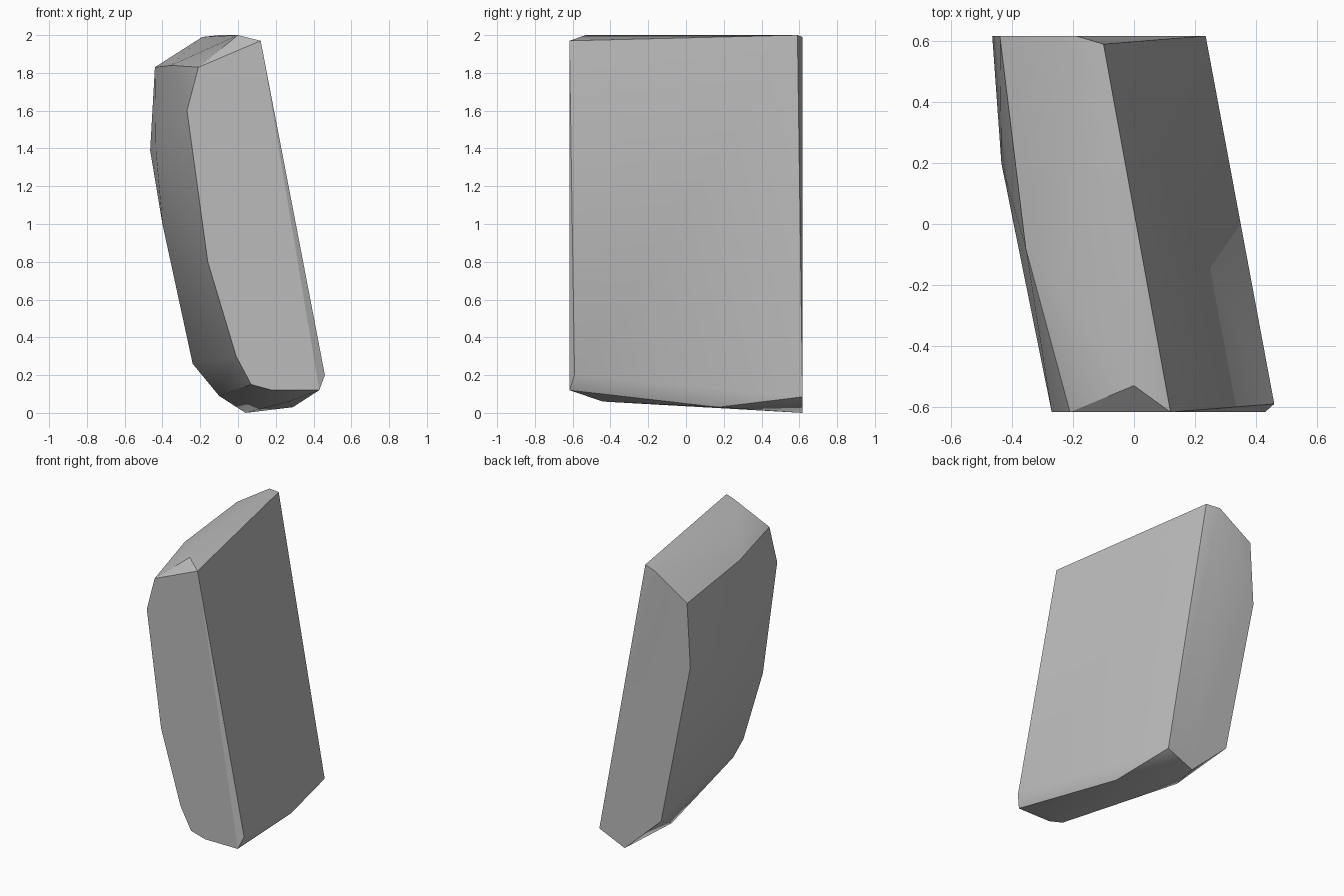
import bpy
import bmesh
import math

# Remove the default cube
default_cube = bpy.data.objects.get("Cube")
if default_cube:
    bpy.data.objects.remove(default_cube, do_unlink=True)


def make_material(name, colour):
    material = bpy.data.materials.new(name)
    material.use_nodes = True
    material.diffuse_color = colour
    shader = material.node_tree.nodes["Principled BSDF"]
    shader.inputs["Base Color"].default_value = colour
    return material


# Outlines (x, z) of the two flat broken ends
half_depth = 0.617
front_outline = [(0.12, 1.97), (0.43, 0.12), (0.18, 0.12), (0.07, 0.15),
                 (-0.01, 0.3), (-0.16, 0.8), (-0.27, 1.6), (-0.21, 1.83)]
back_outline = [(-0.19, 1.99), (0.235, 0.085), (0.04, 0), (-0.24, 0.26),
                (-0.465, 1.39), (-0.44, 1.83)]

# Chipped corners (x, y, z) between the ends
right_chips = [(0.46, -0.59, 0.2), (-0.1, 0.59, 2), (0, -0.53, 2)]
bottom_chips = [(0.29, 0.17, 0.03), (0.27, -0.44, 0.06), (-0.1, 0.3, 0.09)]
left_chips = [(-0.355, -0.08, 1.84), (-0.435, 0.2, 1.39), (-0.4, 0.3, 1)]


def build_stone(name, points, material):
    """Wrap the corner points in a convex, faceted shell."""
    bm = bmesh.new()
    for point in points:
        bm.verts.new(point)
    hull = bmesh.ops.convex_hull(bm, input=bm.verts[:])
    unused = {item for key in ("geom_interior", "geom_unused")
              for item in hull[key] if isinstance(item, bmesh.types.BMVert)}
    bmesh.ops.delete(bm, geom=list(unused), context="VERTS")
    # Merge triangles that lie in the same flat facet
    bmesh.ops.dissolve_limit(bm, angle_limit=math.radians(1),
                             verts=bm.verts[:], edges=bm.edges[:])
    bmesh.ops.recalc_face_normals(bm, faces=bm.faces[:])
    mesh = bpy.data.meshes.new(name)
    bm.to_mesh(mesh)
    bm.free()
    mesh.materials.append(material)
    stone = bpy.data.objects.new(name, mesh)
    bpy.context.collection.objects.link(stone)
    return stone


corners = [(x, -half_depth, z) for x, z in front_outline]
corners += [(x, half_depth, z) for x, z in back_outline]
corners += right_chips + bottom_chips + left_chips

stone_grey = make_material("stone_grey", (0.5, 0.5, 0.5, 1))
stone = build_stone("stone_slab", corners, stone_grey)

# Soft facets with crisp broken edges
bpy.ops.object.select_all(action="DESELECT")
stone.select_set(True)
bpy.context.view_layer.objects.active = stone
bpy.ops.object.shade_smooth_by_angle(angle=math.radians(30))
